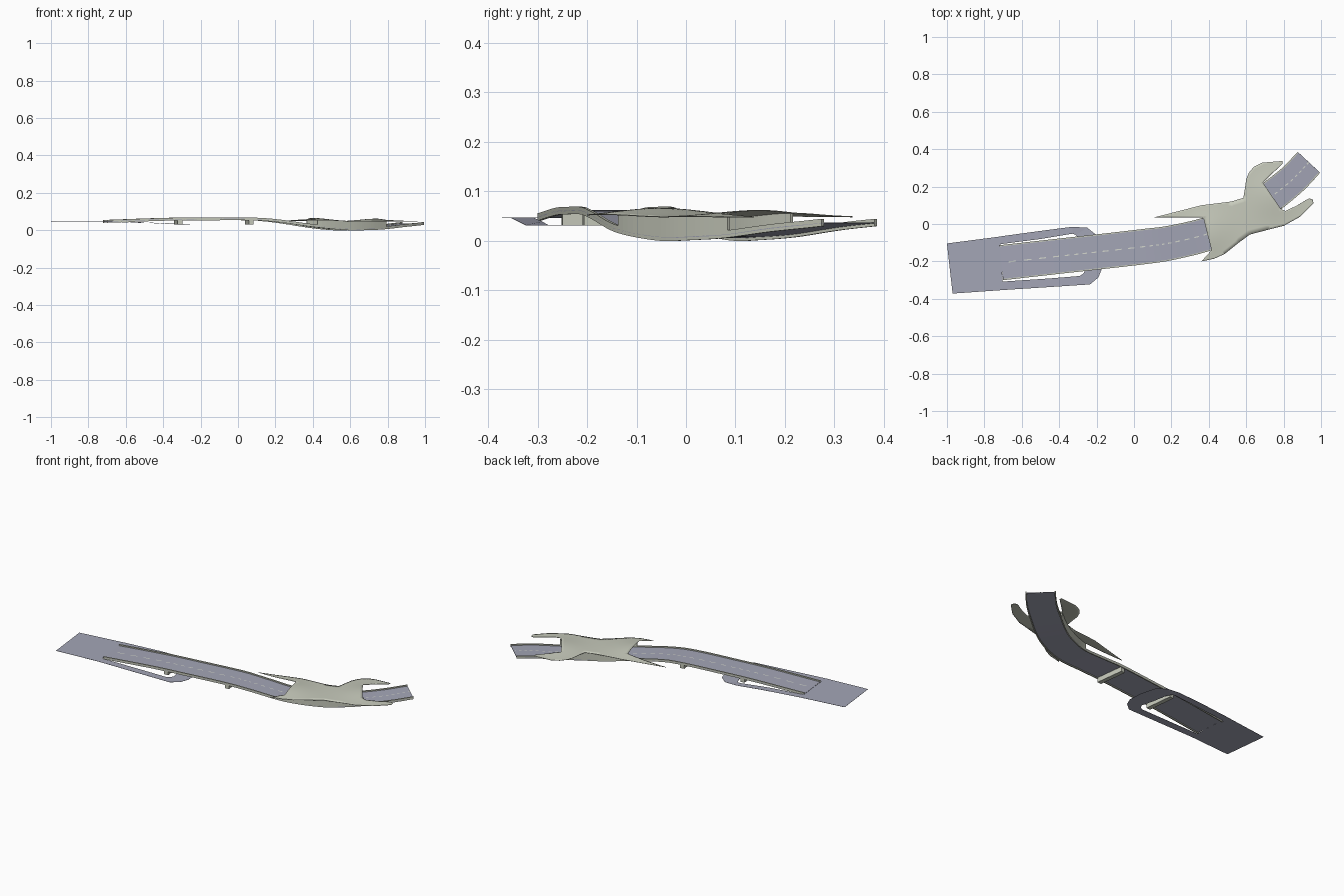
import bpy, bmesh, math
from mathutils import Vector

if "Cube" in bpy.data.objects:
    bpy.data.objects.remove(bpy.data.objects["Cube"])


def mat(name, rgb):
    m = bpy.data.materials.new(name)
    m.diffuse_color = (*rgb, 1)
    m.use_nodes = True
    m.node_tree.nodes["Principled BSDF"].inputs["Base Color"].default_value = m.diffuse_color
    return m


ASPHALT = mat("blue_grey_asphalt", (0.37, 0.38, 0.47))
CONCRETE = mat("pale_concrete", (0.57, 0.59, 0.50))
PAINT = mat("lane_paint", (0.66, 0.68, 0.62))


def finish(name, bm, material, thick=0, smooth=False):
    bmesh.ops.recalc_face_normals(bm, faces=bm.faces)
    me = bpy.data.meshes.new(name)
    bm.to_mesh(me)
    bm.free()
    ob = bpy.data.objects.new(name, me)
    bpy.context.collection.objects.link(ob)
    me.materials.append(material)
    if thick:
        s = ob.modifiers.new("thickness", 'SOLIDIFY')
        s.thickness, s.offset = thick, 0
    if smooth:
        bpy.context.view_layer.objects.active = ob
        ob.select_set(True)
        bpy.ops.object.shade_smooth_by_angle(angle=math.radians(35))
        ob.select_set(False)
    return ob


def loft(name, rows, material, thick=0, closed=False):
    """Skin a list of equal-length cross-sections."""
    bm = bmesh.new()
    vs = [[bm.verts.new(p) for p in r] for r in rows]
    n = len(rows[0])
    for a, b in zip(vs, vs[1:]):
        for i in range(n if closed else n - 1):
            j = (i + 1) % n
            bm.faces.new((a[i], a[j], b[j], b[i]))
    if closed:
        bm.faces.new(vs[0])
        bm.faces.new(vs[-1])
    return finish(name, bm, material, thick)


# Main road centreline: x, y, z, half width
KEYS = [(-0.71, -0.207, .047, .094), (-0.4, -0.172, .058, .094), (-0.2, -0.15, .060, .094),
        (0.06, -0.12, .060, .094), (0.2, -0.10, .050, .092), (0.395, -0.052, .022, .090),
        (0.55, 0.02, .007, .088), (0.65, 0.08, .008, .086), (0.74, 0.15, .013, .085),
        (0.85, 0.24, .026, .083), (0.935, 0.33, .036, .082)]
STEPS = 8


def spline(keys):
    pts = [Vector(k) for k in keys]
    pts = [2 * pts[0] - pts[1]] + pts + [2 * pts[-1] - pts[-2]]
    out = []
    for i in range(1, len(pts) - 2):
        a, b, c, d = pts[i - 1:i + 3]
        for k in range(STEPS):
            t = k / STEPS
            out.append(0.5 * (2 * b + (c - a) * t + (2 * a - 5 * b + 4 * c - d) * t * t
                              + (3 * b - a - 3 * c + d) * t ** 3))
    return out + [pts[-2]]


PATH = spline(KEYS)


def normal(i):
    a, b = PATH[max(i - 1, 0)], PATH[min(i + 1, len(PATH) - 1)]
    d = Vector((b.x - a.x, b.y - a.y)).normalized()
    return Vector((-d.y, d.x))


def at(i, off, dz):
    """Point beside the centreline, off sideways and dz above the road."""
    p, n = PATH[i], normal(i)
    return (p.x + n.x * off, p.y + n.y * off, p.z + dz)


def roof_z(x, y):
    z = 0.047
    for cx, cy, h, r in ((0.395, -0.052, .018, .13), (0.74, 0.15, .014, .12)):
        z += h * math.exp(-((x - cx) ** 2 + (y - cy) ** 2) / r ** 2)
    return z


# Main deck
N = len(PATH)
loft("main_road", [[at(i, PATH[i].w, 0), at(i, -PATH[i].w, 0)] for i in range(N)], ASPHALT, 0.002)

# Barriers and tunnel walls on both sides
T0, T1 = 5 * STEPS, 8 * STEPS
for side, label in ((1, "left"), (-1, "right")):
    def section(i, high):
        w = PATH[i].w
        o, q = side * w, side * (w - .007)
        x, y, _ = at(i, o, 0)
        top = roof_z(x, y) - PATH[i].z if high else .008
        return [at(i, o, -.007), at(i, o, top), at(i, q, top), at(i, q, -.007)]
    loft(label + "_barrier", [section(i, False) for i in range(N)], CONCRETE, 0, True)
    loft(label + "_tunnel_wall", [section(i, True) for i in range(T0, T1 + 1)], CONCRETE, 0, True)

# Dashed centre line
for i in range(1, N - 1, 2):
    loft("lane_dash", [[at(j, .003, .0018), at(j, -.003, .0018)] for j in (i, i + 1)], PAINT)

# Flat approach road at ground level
loft("approach_road", [[(-1, -.104, .046), (-.97, -.372, .046)],
                       [(-.715, -.067, .046), (-.70, -.353, .046)]], ASPHALT, 0.001)

# Turnaround lane passing beneath the bridge: outer xy, inner xy, z
TURN = [(-.72, -.067, -.715, -.108, .046), (-.5, -.037, -.5, -.08, .042),
        (-.33, -.015, -.33, -.052, .034), (-.25, -.02, -.31, -.058, .031),
        (-.20, -.06, -.295, -.085, .031), (-.175, -.15, -.28, -.17, .031),
        (-.17, -.235, -.26, -.245, .031), (-.19, -.285, -.27, -.265, .031),
        (-.235, -.323, -.29, -.278, .031), (-.45, -.337, -.45, -.291, .038),
        (-.70, -.353, -.705, -.308, .046)]
loft("turnaround_lane", [[(a, b, z), (c, d, z)] for a, b, c, d, z in TURN], ASPHALT, 0.001)

# Bridge piers, cross bars under the deck
for x in (-0.32, 0.06):
    i = min(range(N), key=lambda k: abs(PATH[k].x - x))
    low = .030 - PATH[i].z
    n = normal(i)
    d = Vector((n.y, -n.x)) * .013
    rows = []
    for off in (-.088, .088):
        px, py, pz = at(i, off, 0)
        rows.append([(px + s * d.x, py + s * d.y, pz + h)
                     for s, h in ((-1, low), (1, low), (1, -.002), (-1, -.002))])
    loft("bridge_pier", rows, CONCRETE, 0, True)

# Tunnel roof with swept wings, gently arched above each portal
OUTLINE = [(.11, .036), (.36, .10), (.52, .12), (.585, .14), (.593, .19), (.60, .24), (.615, .275),
           (.64, .305), (.685, .328), (.795, .337), (.795, .323), (.745, .275), (.69, .22),
           (.74, .147), (.785, .08), (.81, .07), (.87, .098), (.935, .137), (.955, .132),
           (.96, .11), (.89, .04), (.80, -.01), (.72, -.03), (.62, -.056), (.56, -.10),
           (.485, -.16), (.43, -.185), (.36, -.20), (.415, -.14), (.392, -.052), (.37, .035)]
bm = bmesh.new()
ring = [bm.verts.new((x, y, 0)) for x, y in OUTLINE]
edges = [bm.edges.new((a, b)) for a, b in zip(ring, ring[1:] + ring[:1])]
bmesh.ops.triangle_fill(bm, edges=edges, use_beauty=True)
for _ in range(3):
    bmesh.ops.subdivide_edges(bm, edges=bm.edges[:], cuts=1, use_grid_fill=True)
bmesh.ops.triangulate(bm, faces=bm.faces[:])
bmesh.ops.beautify_fill(bm, faces=bm.faces[:], edges=[e for e in bm.edges if not e.is_boundary])
for v in bm.verts:
    v.co.z = roof_z(v.co.x, v.co.y)
finish("tunnel_roof", bm, CONCRETE, 0.002, True)
